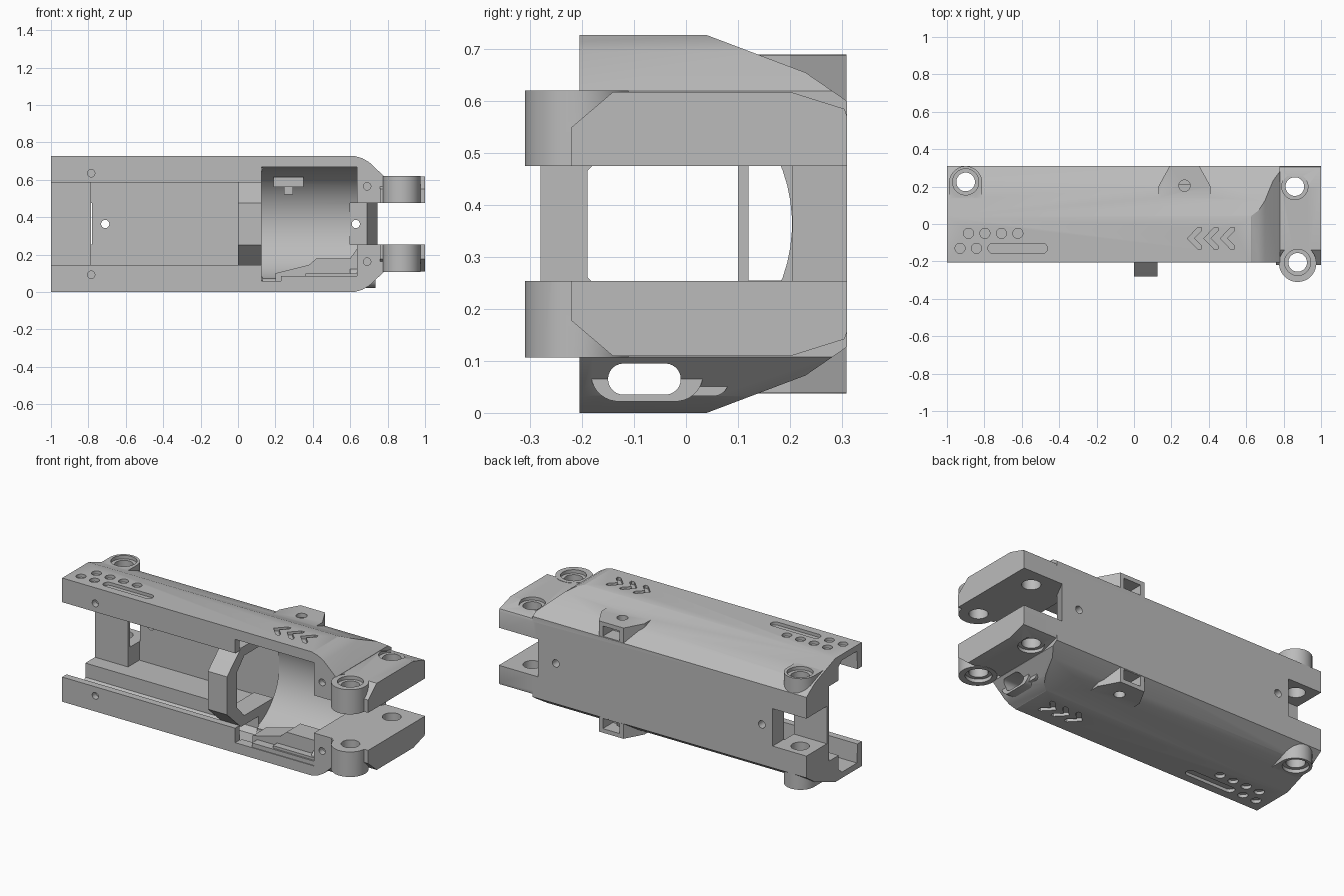
import bpy, bmesh, math

H = 0.727          # full height; the frame mirrors about its mid height
if "Cube" in bpy.data.objects:
    bpy.data.objects.remove(bpy.data.objects["Cube"], do_unlink=True)

grey = bpy.data.materials.new("matte grey")
grey.use_nodes = True
grey.diffuse_color = (0.5, 0.5, 0.5, 1)
bsdf = grey.node_tree.nodes["Principled BSDF"]
bsdf.inputs["Base Color"].default_value = grey.diffuse_color
bsdf.inputs["Roughness"].default_value = 0.6


def prism(name, axis, pts, a, b):
    """Extrude a 2D outline along an axis from a to b."""
    place = {"x": lambda u, v, w: (w, u, v),
             "y": lambda u, v, w: (u, w, v),
             "z": lambda u, v, w: (u, v, w)}[axis]
    bm = bmesh.new()
    lo = [bm.verts.new(place(u, v, a)) for u, v in pts]
    hi = [bm.verts.new(place(u, v, b)) for u, v in pts]
    n = len(pts)
    bm.faces.new(lo)
    bm.faces.new(hi)
    for i in range(n):
        j = (i + 1) % n
        bm.faces.new((lo[i], lo[j], hi[j], hi[i]))
    bmesh.ops.recalc_face_normals(bm, faces=bm.faces)
    mesh = bpy.data.meshes.new(name)
    bm.to_mesh(mesh)
    bm.free()
    mesh.materials.append(grey)
    ob = bpy.data.objects.new(name, mesh)
    bpy.context.collection.objects.link(ob)
    return ob


def rect(u0, u1, v0, v1):
    return [(u0, v0), (u1, v0), (u1, v1), (u0, v1)]


def pill(cx, cy, r, half=0.0, n=32):
    """Circle, or a slot outline when half is above zero."""
    pts = []
    for i in range(n):
        t = (i + 0.5) * 2 * math.pi / n
        c = math.cos(t)
        pts.append((cx + math.copysign(half, c) + r * c, cy + r * math.sin(t)))
    return pts


def combine(target, tool, op):
    mod = target.modifiers.new("join", "BOOLEAN")
    mod.operation, mod.solver, mod.object = op, "EXACT", tool
    bpy.context.view_layer.update()
    ev = target.evaluated_get(bpy.context.evaluated_depsgraph_get())
    mesh = bpy.data.meshes.new_from_object(ev)
    target.modifiers.clear()
    target.data = mesh
    bpy.data.objects.remove(tool, do_unlink=True)


def add(axis, pts, a, b):
    combine(frame, prism("tool", axis, pts, a, b), "UNION")


def cut(axis, pts, a, b):
    combine(frame, prism("tool", axis, pts, a, b), "DIFFERENCE")


def both(func, axis, pts, a, b):
    """Apply on the upper half and mirrored on the lower half."""
    func(axis, pts, a, b)
    if axis == "z":
        func(axis, pts, H - b, H - a)
    else:
        func(axis, [(u, H - v) for u, v in pts], a, b)


# main body shell with sloped rear shoulders
half = [(-0.205, H), (0.04, H), (0.23, 0.655), (0.31, 0.6)]
frame = prism("frame", "x", half + [(y, H - z) for y, z in reversed(half)], -1, 0.78)

# rounded fall-off toward the hinge end
both(cut, "y", [(0.61, H + 0.01), (0.63, 0.725), (0.665, 0.715), (0.7, 0.695),
                (0.785, 0.615), (0.9, 0.615), (0.9, 0.9), (0.61, 0.9)], -0.5, 0.5)

# hinge lugs, front barrels, rear bosses and strap tabs
both(add, "x", [(-0.22, 0.47), (-0.22, 0.55), (-0.14, 0.618), (0.2, 0.618),
                (0.305, 0.585), (0.31, 0.57), (0.31, 0.47)], 0.76, 1)
both(add, "z", pill(0.875, -0.21, 0.1), 0.473, 0.62)
both(add, "z", pill(-0.9, 0.221, 0.0885), 0.5, 0.69)
both(add, "z", rect(-0.988, -0.812, 0.1, 0.225), 0.5, 0.69)
both(add, "z", [(0.13, 0.1), (0.13, 0.2), (0.19, 0.309), (0.35, 0.309),
                (0.41, 0.2), (0.41, 0.1)], 0.58, 0.689)

# long front channel, thinner behind the end post
cut("x", rect(-0.4, 0.205, 0.145, 0.585), -0.785, 0.125)
cut("x", rect(-0.4, 0.1, 0.145, 0.585), -1.1, -0.78)
cut("x", rect(0.12, 0.4, 0.255, 0.475), -1.1, -0.78)
both(cut, "x", [(-0.165, 0.57), (-0.16, 0.692), (-0.02, 0.692),
                (0.01, 0.665), (0.01, 0.57)], -1.1, 0.13)

# rounded cradle and its front window
cut("x", pill(-0.1, H / 2, 0.304, n=64), 0.125, 0.637)
cut("x", rect(-0.4, -0.1, 0.06, 0.667), 0.125, 0.637)

# open gap between the hinge lugs
cut("z", [(0.6, -0.5), (0.6, 0.205), (0.69, 0.205), (0.75, 0.32), (0.75, 0.5),
          (1.1, 0.5), (1.1, -0.5)], 0.254, 0.475)

# stepped latch block and switch housing in the lower corner
add("y", [(0.2, 0.05), (0.2, 0.1), (0.38, 0.145), (0.42, 0.18), (0.6, 0.18),
          (0.65, 0.25), (0.65, 0.05)], -0.15, -0.02)
add("y", rect(0.23, 0.645, 0.03, 0.085), -0.2, -0.14)
add("y", rect(0.36, 0.645, 0.08, 0.1), -0.19, -0.14)
add("x", pill(-0.075, 0.075, 0.053, 0.055), 0.6, 0.735)
add("x", pill(0.0, 0.062, 0.03, 0.052), 0.6, 0.72)
cut("x", pill(-0.08, 0.065, 0.03, 0.04), 0.1, 0.9)

# vertical pin holes with counterbores
for x, y in ((-0.9, 0.225), (0.86, 0.2), (0.875, -0.205)):
    cut("z", pill(x, y, 0.05), -0.1, 0.9)
    top = 0.69 if x < 0 else 0.62
    both(cut, "z", pill(x, y, 0.07), top - 0.02, top + 0.01)

# strap openings
both(cut, "z", pill(0.27, 0.205, 0.03), 0.63, 0.75)
both(cut, "y", rect(0.215, 0.325, 0.605, 0.665), 0.215, 0.4)

# small screw holes in front flanges and rear wall
for x in (-0.71, 0.63):
    cut("y", pill(x, H / 2, 0.022, n=20), 0.1, 0.4)
for x, z in ((-0.785, 0.635), (0.69, 0.565)):
    both(cut, "y", pill(x, z, 0.02, n=20), -0.3, -0.17)

# grip dimples, long slots and chevrons
dots = [(-0.885 + 0.088 * i, -0.05) for i in range(4)]
for x, y in dots + [(-0.93, -0.13), (-0.842, -0.13)]:
    both(cut, "z", pill(x, y, 0.027, n=24), H - 0.018, H + 0.05)
both(cut, "z", pill(-0.622, -0.13, 0.027, 0.132), H - 0.018, H + 0.05)
for i in range(3):
    x = 0.285 + 0.088 * i
    arm = [(x + 0.055, -0.02), (x + 0.075, -0.02), (x + 0.075, -0.038)]
    chevron = [(x, -0.077)] + arm + [(x + 0.036, -0.077)]
    chevron += [(u, -0.154 - v) for u, v in reversed(arm)]
    both(cut, "z", chevron, H - 0.018, H + 0.05)

# bridging collar across the channel
edge = [(-0.28, 0.475), (-0.2, 0.55), (-0.15, 0.595), (0.15, 0.595)]
hole = [(-0.19, 0.465), (-0.12, 0.54), (0.3, 0.54)]
collar = prism("bridge_collar", "x", edge + [(y, H - z) for y, z in reversed(edge)], 0, 0.125)
combine(collar, prism("tool", "x", hole + [(y, H - z) for y, z in reversed(hole)], -0.1, 0.3),
        "DIFFERENCE")

# small catch on the cradle wall
catch = prism("catch", "y", rect(0.19, 0.35, 0.56, 0.615), 0.05, 0.16)
stem = prism("catch_stem", "y", rect(0.245, 0.295, 0.52, 0.565), 0.06, 0.18)

# crisp edges, smooth round surfaces
for ob in (frame, collar, catch, stem):
    bpy.ops.object.select_all(action="DESELECT")
    ob.select_set(True)
    bpy.context.view_layer.objects.active = ob
    bpy.ops.object.shade_smooth_by_angle(angle=math.radians(25))
